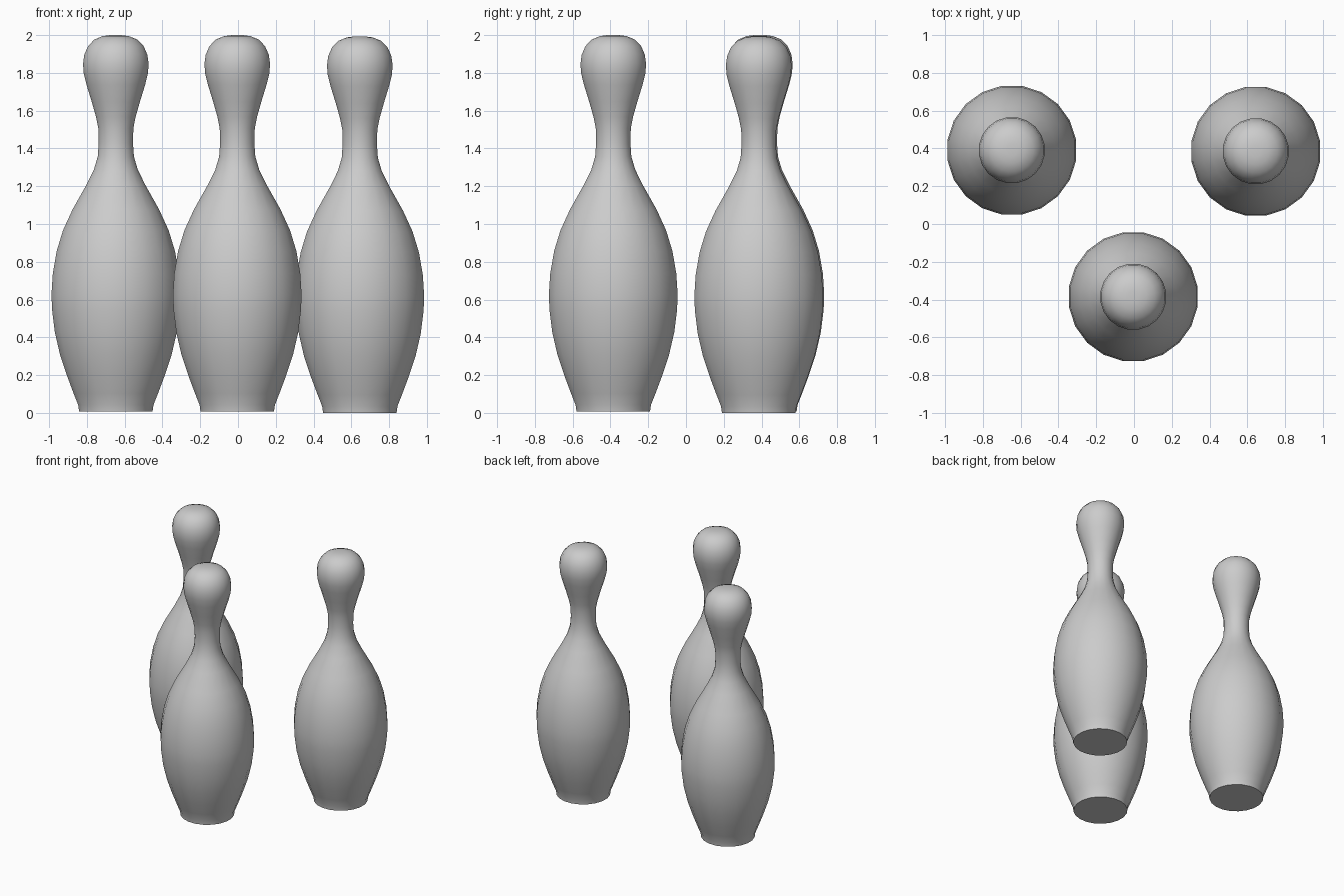
import bpy, bmesh, math

cube = bpy.data.objects.get("Cube")
if cube:
    bpy.data.objects.remove(cube, do_unlink=True)

SIDES = 20

grey = bpy.data.materials.new("light grey")
grey.use_nodes = True
grey.diffuse_color = (0.6, 0.6, 0.6, 1)
grey.node_tree.nodes["Principled BSDF"].inputs["Base Color"].default_value = (0.6, 0.6, 0.6, 1)

# Outline from base to crown: radius, height
PROFILE = [(0.197, 0), (0.202, 0.035), (0.226, 0.095), (0.262, 0.19),
           (0.299, 0.3), (0.327, 0.42), (0.342, 0.54), (0.345, 0.62),
           (0.338, 0.73), (0.317, 0.85), (0.283, 0.96), (0.232, 1.07),
           (0.158, 1.2), (0.118, 1.28), (0.097, 1.35), (0.092, 1.42),
           (0.094, 1.5), (0.106, 1.56), (0.129, 1.64), (0.157, 1.73),
           (0.172, 1.79), (0.176, 1.84), (0.169, 1.89), (0.149, 1.935),
           (0.115, 1.97), (0.07, 1.988), (0.03, 1.993)]


def make_pin(name, location):
    bm = bmesh.new()
    rings = []
    for r, z in PROFILE:
        angles = [2 * math.pi * (i + 0.5) / SIDES for i in range(SIDES)]
        rings.append([bm.verts.new((r * math.cos(a), r * math.sin(a), z)) for a in angles])
    for low, high in zip(rings, rings[1:]):
        for i in range(SIDES):
            j = (i + 1) % SIDES
            bm.faces.new((low[i], low[j], high[j], high[i]))
    # flat base and crown caps
    bm.faces.new(rings[0][::-1])
    bm.faces.new(rings[-1])
    mesh = bpy.data.meshes.new(name)
    bm.to_mesh(mesh)
    bm.free()
    mesh.materials.append(grey)
    pin = bpy.data.objects.new(name, mesh)
    pin.location = location
    bpy.context.collection.objects.link(pin)
    bpy.ops.object.select_all(action='DESELECT')
    pin.select_set(True)
    bpy.context.view_layer.objects.active = pin
    bpy.ops.object.shade_smooth_by_angle(angle=math.radians(40))


# Triangle of three skittles
make_pin("front_pin", (-0.004, -0.385, 0.007))
make_pin("back_right_pin", (-0.647, 0.391, 0.007))
make_pin("back_left_pin", (0.645, 0.385, 0))
